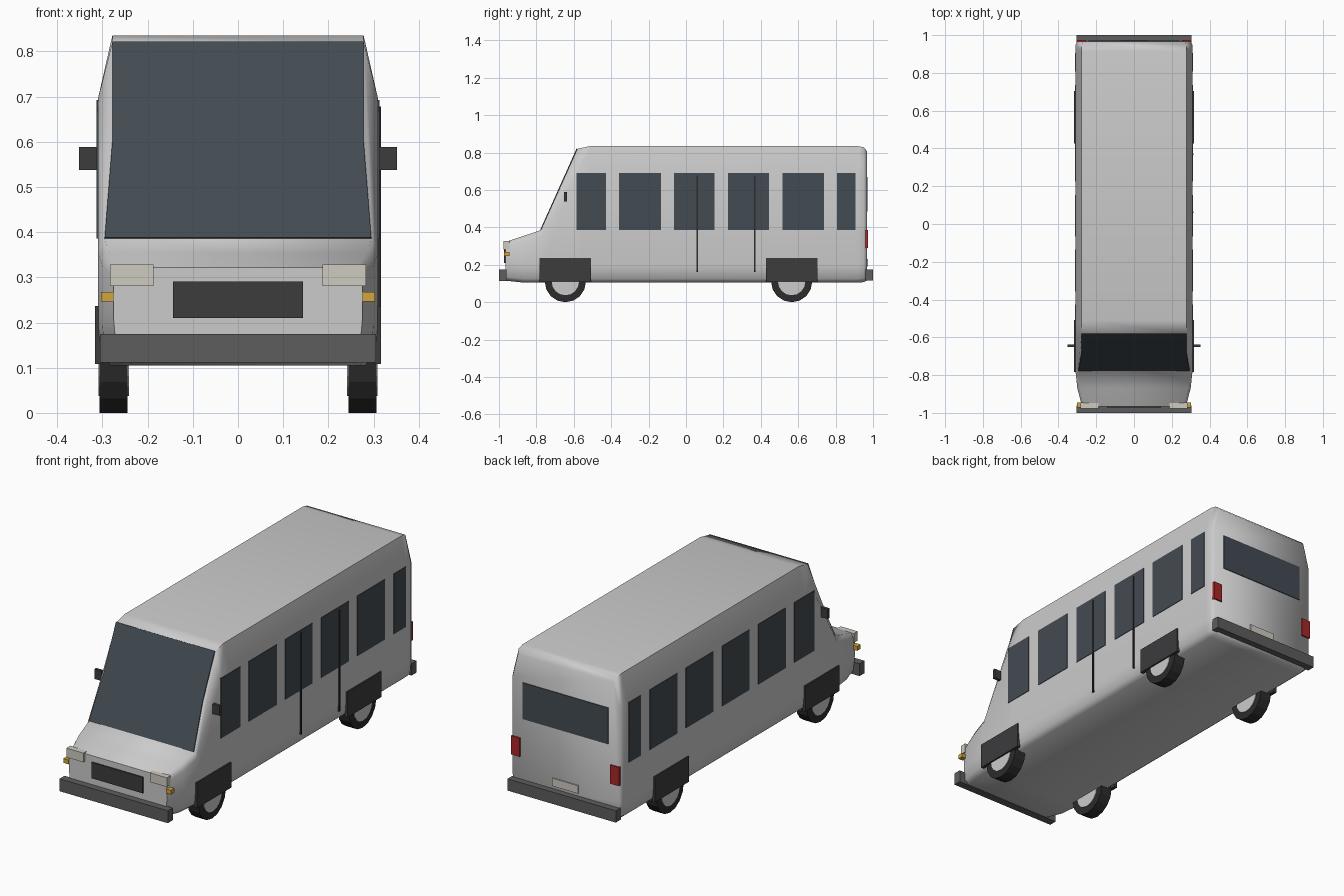
import bpy, bmesh, math
from mathutils import Matrix

if "Cube" in bpy.data.objects:
    bpy.data.objects.remove(bpy.data.objects["Cube"])


def material(name, r, g, b):
    m = bpy.data.materials.new(name)
    m.diffuse_color = (r, g, b, 1)
    m.use_nodes = True
    m.node_tree.nodes["Principled BSDF"].inputs["Base Color"].default_value = m.diffuse_color
    return m


GLASS = material("dark_glass", 0.055, 0.07, 0.085, )
BLACK = material("rubber", 0.025, 0.025, 0.025)
TRIM = material("trim", 0.045, 0.045, 0.048)
BUMPER = material("bumper_grey", 0.11, 0.11, 0.11)
LAMP = material("lamp_clear", 0.62, 0.6, 0.53)
AMBER = material("lamp_amber", 0.65, 0.38, 0.05)
RED = material("lamp_red", 0.4, 0.02, 0.02)


def finish(name, bm, mat=None):
    bmesh.ops.recalc_face_normals(bm, faces=bm.faces[:])
    me = bpy.data.meshes.new(name)
    bm.to_mesh(me)
    bm.free()
    ob = bpy.data.objects.new(name, me)
    bpy.context.collection.objects.link(ob)
    if mat:
        me.materials.append(mat)
    return ob


def smooth(ob, angle):
    bpy.ops.object.select_all(action='DESELECT')
    ob.select_set(True)
    bpy.context.view_layer.objects.active = ob
    bpy.ops.object.shade_smooth_by_angle(angle=math.radians(angle))


def box(name, x, y, z, mat=None):
    """Box from (min, max) ranges on each axis."""
    bm = bmesh.new()
    bmesh.ops.create_cube(bm, size=1)
    for v in bm.verts:
        v.co = [r[0] if c < 0 else r[1] for c, r in zip(v.co, (x, y, z))]
    return finish(name, bm, mat)


def pair(name, x, y, z, mat=None):
    """The same box on both sides of the vehicle."""
    box(name + "_right", x, y, z, mat)
    box(name + "_left", (-x[1], -x[0]), y, z, mat)


def cylinder_x(name, x, y, z, r, depth, sides, mat=None):
    bm = bmesh.new()
    bmesh.ops.create_cone(bm, cap_ends=True, segments=sides, radius1=r, radius2=r, depth=depth,
                          matrix=Matrix.Translation((x, y, z)) @ Matrix.Rotation(math.pi / 2, 4, 'Y'))
    return finish(name, bm, mat)


# Body shell: lofted sections (y, half width, roof half width, bottom, shoulder, top)
sections = [
    (-0.965, 0.275, 0.262, 0.115, 0.30, 0.322),
    (-0.87, 0.300, 0.285, 0.105, 0.325, 0.354),
    (-0.775, 0.310, 0.296, 0.105, 0.355, 0.386),
    (-0.58, 0.310, 0.278, 0.105, 0.695, 0.820),
    (-0.51, 0.310, 0.278, 0.105, 0.695, 0.835),
    (0.915, 0.310, 0.278, 0.105, 0.695, 0.835),
    (0.950, 0.309, 0.276, 0.107, 0.693, 0.828),
    (0.967, 0.300, 0.268, 0.115, 0.685, 0.808),
]
bm = bmesh.new()
rings = []
for y, w, roof, low, shoulder, top in sections:
    half = [(w - 0.03, low), (w - 0.006, low + 0.02), (w, low + 0.09), (w, shoulder), (roof, top)]
    outline = half + [(-x, z) for x, z in reversed(half)]
    rings.append([bm.verts.new((x, y, z)) for x, z in outline])
for a, b in zip(rings, rings[1:]):
    for i in range(len(a)):
        j = (i + 1) % len(a)
        bm.faces.new((a[i], a[j], b[j], b[i]))
bm.faces.new(rings[0])
bm.faces.new(rings[-1])
smooth(finish("body", bm), 65)

# Windscreen panel lying on the sloped front
bm = bmesh.new()
screen = [(0.295, -0.775, 0.386), (0.278, -0.679, 0.60), (0.278, -0.581, 0.82)]
screen += [(-x, y, z) for x, y, z in reversed(screen)]
front = [bm.verts.new((x, y - 0.004, z + 0.002)) for x, y, z in screen]
back = [bm.verts.new((x, y + 0.006, z - 0.003)) for x, y, z in screen]
bm.faces.new(front)
bm.faces.new(back)
for i in range(6):
    j = (i + 1) % 6
    bm.faces.new((front[i], front[j], back[j], back[i]))
finish("windscreen", bm, GLASS)

# Side windows and rear window
for i, span in enumerate([(-0.585, -0.427), (-0.357, -0.135), (-0.065, 0.153),
                          (0.225, 0.445), (0.515, 0.737), (0.807, 0.905)]):
    pair(f"side_window_{i + 1}", (0.303, 0.313), span, (0.386, 0.692), GLASS)
box("rear_window", (-0.24, 0.24), (0.96, 0.971), (0.485, 0.67), GLASS)

# Door seams, right side only
for i, y in enumerate((0.061, 0.368)):
    box(f"door_seam_{i + 1}", (0.305, 0.316), (y - 0.004, y + 0.004), (0.162, 0.678), BLACK)

# Wheels, hubs and wheel arch panels
for place, y in (("front", -0.645), ("rear", 0.565)):
    pair(f"{place}_arch", (0.30, 0.317), (y - 0.138, y + 0.138), (0.108, 0.237), TRIM)
    for side, s in (("right", 1), ("left", -1)):
        smooth(cylinder_x(f"{place}_tyre_{side}", s * 0.275, y, 0.11, 0.11, 0.062, 16, BLACK), 15)
        cylinder_x(f"{place}_hub_{side}", s * 0.275, y, 0.11, 0.073, 0.068, 16)

# Bumpers
box("front_bumper", (-0.305, 0.305), (-1.0, -0.96), (0.112, 0.175), BUMPER)
box("rear_bumper", (-0.305, 0.305), (0.96, 1.0), (0.115, 0.175), BUMPER)

# Grille, lamps and rear plate
box("grille", (-0.144, 0.144), (-0.972, -0.955), (0.21, 0.291), TRIM)
pair("headlight", (0.187, 0.283), (-0.976, -0.945), (0.281, 0.328), LAMP)
pair("indicator", (0.275, 0.303), (-0.972, -0.945), (0.246, 0.268), AMBER)
pair("tail_light", (0.255, 0.304), (0.95, 0.974), (0.29, 0.385), RED)
box("rear_plate", (-0.072, 0.072), (0.96, 0.973), (0.19, 0.23), LAMP)

# Door mirrors
pair("mirror", (0.313, 0.352), (-0.652, -0.637), (0.538, 0.588), TRIM)
